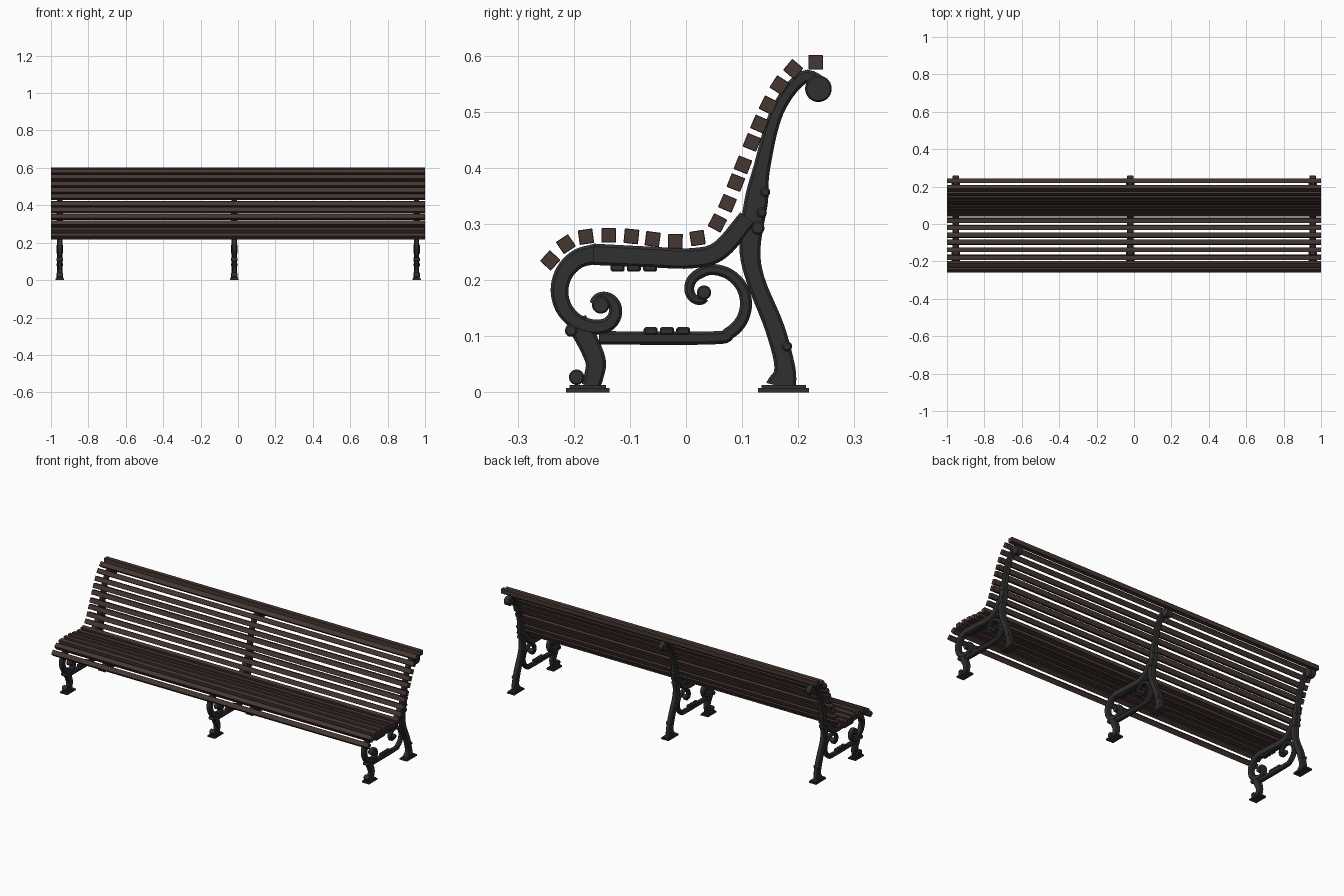
import bpy, bmesh, math
from mathutils import Vector, Matrix

if "Cube" in bpy.data.objects:
    bpy.data.objects.remove(bpy.data.objects["Cube"])


def material(name, rgb):
    m = bpy.data.materials.new(name)
    m.diffuse_color = (*rgb, 1)
    m.use_nodes = True
    m.node_tree.nodes["Principled BSDF"].inputs["Base Color"].default_value = m.diffuse_color
    return m


IRON = material("cast_iron", (0.03, 0.03, 0.03))
WOOD = material("dark_wood", (0.06, 0.038, 0.032))


def finish(name, bm, mat, bevel=0):
    if bevel:
        bmesh.ops.bevel(bm, geom=bm.edges[:], offset=bevel, segments=1, affect='EDGES')
    bmesh.ops.recalc_face_normals(bm, faces=bm.faces)
    me = bpy.data.meshes.new(name)
    bm.to_mesh(me)
    bm.free()
    me.materials.append(mat)
    ob = bpy.data.objects.new(name, me)
    bpy.context.collection.objects.link(ob)
    bpy.ops.object.select_all(action='DESELECT')
    ob.select_set(True)
    bpy.context.view_layer.objects.active = ob
    bpy.ops.object.shade_smooth_by_angle(angle=math.radians(30))
    return ob


def smooth_path(pts, steps=5):
    """Catmull-Rom curve through the points."""
    p = [Vector(q) for q in pts]
    p = [2 * p[0] - p[1]] + p + [2 * p[-1] - p[-2]]
    out = []
    for a, b, c, d in zip(p, p[1:], p[2:], p[3:]):
        for t in (s / steps for s in range(steps)):
            out.append((2 * b + (c - a) * t + (2 * a - 5 * b + 4 * c - d) * t * t
                        + (3 * b - a - 3 * c + d) * t ** 3) / 2)
    return out + [p[-2]]


def scroll(y, z, r0, r1, a0, a1, n=6):
    """Spiral control points from angle a0 to a1 with changing radius."""
    pts = []
    for i in range(n + 1):
        a, r = math.radians(a0 + (a1 - a0) * i / n), r0 + (r1 - r0) * i / n
        pts.append((y + r * math.cos(a), z + r * math.sin(a)))
    return pts


def taper(pts, w0, w1):
    """Add a width that changes evenly along the points."""
    return [(*p, w0 + (w1 - w0) * i / (len(pts) - 1)) for i, p in enumerate(pts)]


def ribbon(bm, pts, thick):
    """Chamfered cast bar following (y, z, width) points."""
    path, rings, chamfer = smooth_path(pts), [], 0.005
    for i, p in enumerate(path):
        t = path[min(i + 1, len(path) - 1)] - path[max(i - 1, 0)]
        n = Vector((-t.y, t.x)).normalized()
        h, w = thick / 2, p.z / 2
        ring = []
        for sx, sw in ((1, 1), (-1, 1), (-1, -1), (1, -1)):
            corner = [(sx * h, sw * (w - chamfer)), (sx * (h - chamfer), sw * w)]
            ring += corner if sx == sw else corner[::-1]
        rings.append([bm.verts.new((x, p.x + n.x * o, p.y + n.y * o)) for x, o in ring])
    for a, b in zip(rings, rings[1:]):
        for k in range(8):
            bm.faces.new((a[k], a[k - 1], b[k - 1], b[k]))
    bm.faces.new(rings[0])
    bm.faces.new(rings[-1])


def disc(bm, y, z, r, thick=0.034):
    """Round boss lying across the frame."""
    m = Matrix.Translation((0, y, z)) @ Matrix.Rotation(math.pi / 2, 4, 'Y')
    bmesh.ops.create_cone(bm, cap_ends=True, segments=20, radius1=r, radius2=r, depth=thick, matrix=m)


def box(bm, y, z, size):
    bmesh.ops.create_cube(bm, size=1, matrix=Matrix.Translation((0, y, z)) @ Matrix.Diagonal((*size, 1)))


# Cast bars of one frame: name -> (thickness, points of y, z, width)
UPRIGHT = [(.17, .01, .056), (.176, .045, .037), (.158, .115, .035), (.124, .2, .033),
           (.114, .26, .038), (.125, .34, .042), (.135, .4, .03), (.162, .5, .024),
           (.208, .561, .024), (.247, .548, .024)]
RAIL = [(.11, .31), (.06, .253), (.01, .239), (-.06, .241), (-.165, .246)]
FRONT = scroll(-.16, .18, .067, .064, 90, 265) + scroll(-.152, .15, .032, .014, -70, 150)
REAR = scroll(.031, .178, .01, .034, 290, 105) + scroll(.046, .158, .061, .061, 90, -90) + [(-.155, .097)]
LEG = [(-.196, .128), (-.175, .09), (-.161, .055), (-.164, .03), (-.17, .01)]
BARS = {"back_upright": (.028, UPRIGHT),
        "seat_rail": (.034, taper(RAIL, .034, .038)),
        "front_scroll": (.027, taper(FRONT, .036, .017)),
        "rear_scroll_and_stretcher": (.024, taper(REAR, .015, .024)),
        "front_leg": (.026, taper(LEG, .04, .033))}
# Round bosses: y, z, radius
BOSSES = [(.236, .541, .024), (-.152, .156, .016), (.032, .178, .013), (-.195, .027, .014),
          (.141, .357, .009), (.135, .32, .009), (.128, .293, .012), (.18, .082, .009), (-.205, .11, .011)]

for side, x in zip(("left", "middle", "right"), (-.953, -.02, .955)):
    for name, (thick, pts) in BARS.items():
        bm = bmesh.new()
        ribbon(bm, pts, thick)
        finish(f"{side}_{name}", bm, IRON).location.x = x
    bm = bmesh.new()
    for b in BOSSES:
        disc(bm, *b)
    finish(f"{side}_bosses", bm, IRON, .003).location.x = x
    # Raised ornaments under the seat rail and on the stretcher
    bm = bmesh.new()
    for y, z in ((-.093, .222), (-.034, .109)):
        for k in (-1, 0, 1):
            box(bm, y + k * .029, z, (.028, .025, .014))
    finish(f"{side}_ornaments", bm, IRON, .003).location.x = x
    # Stepped feet
    for label, y, length in (("front", -.175, .077), ("rear", .174, .091)):
        bm = bmesh.new()
        box(bm, y, .004, (.046, length, .008))
        box(bm, y, .01, (.038, length - .012, .006))
        finish(f"{side}_{label}_foot", bm, IRON).location.x = x


def slat(name, y, z, tilt):
    bm = bmesh.new()
    box(bm, 0, 0, (2, .026, .026))
    ob = finish(name, bm, WOOD, .001)
    ob.location, ob.rotation_euler.x = (0, y, z), tilt


def slat_row(label, pts, count):
    """Slats spaced evenly along a curve and turned to follow it."""
    path = smooth_path(pts, 20)
    dist = [0]
    for a, b in zip(path, path[1:]):
        dist.append(dist[-1] + (b - a).length)
    for i in range(count):
        want = dist[-1] * i / (count - 1)
        k = min(range(len(path)), key=lambda j: abs(dist[j] - want))
        t = path[min(k + 1, len(path) - 1)] - path[max(k - 1, 0)]
        slat(f"{label}_slat_{i + 1}", *path[k], math.atan2(t.y, t.x))


# Wooden slats of seat, back and top edge
slat_row("seat", [(-.242, .235), (-.217, .262), (-.181, .277), (-.11, .279), (-.022, .269), (.0205, .275)], 8)
slat_row("back", [(.056, .302), (.074, .337), (.131, .478), (.165, .545), (.191, .576)], 9)
slat("top_slat", .231, .588, 0)
